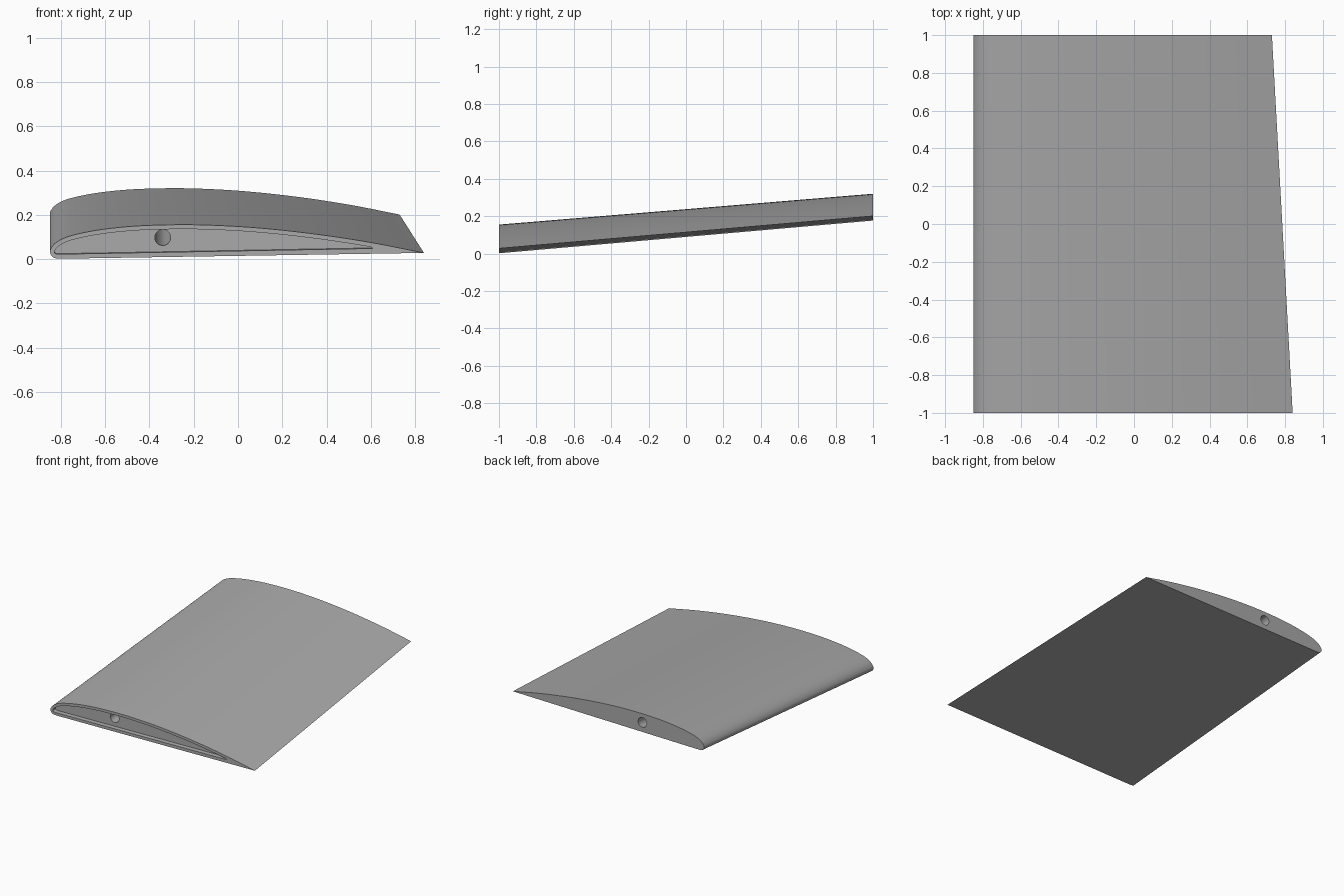
import bpy, bmesh, math
from mathutils import Vector

if "Cube" in bpy.data.objects:
    bpy.data.objects.remove(bpy.data.objects["Cube"])

NOSE = -0.85      # leading edge, straight along the span
TAPER = 0.935     # tip chord / root chord
RISE = 0.175      # dihedral lift of the tip
SKIN = 0.02

grey = bpy.data.materials.new("wing grey")
grey.use_nodes = True
colour = (0.4, 0.4, 0.4, 1)
grey.diffuse_color = colour
grey.node_tree.nodes["Principled BSDF"].inputs["Base Color"].default_value = colour


def smooth_path(points, steps):
    """Catmull-Rom curve through the points."""
    pts = [Vector(p) for p in points]
    pts = [pts[0] * 2 - pts[1]] + pts + [pts[-1] * 2 - pts[-2]]
    out = []
    for a, b, c, d in zip(pts, pts[1:], pts[2:], pts[3:]):
        for i in range(steps):
            t = i / steps
            out.append(0.5 * (2 * b + (c - a) * t + (2 * a - 5 * b + 4 * c - d) * t * t
                              + (3 * b - a - 3 * c + d) * t ** 3))
    return out + [pts[-2]]


def station(profile, y):
    """Place a root profile at span position y, tapered and lifted."""
    t = (y + 1) / 2
    s = 1 + (TAPER - 1) * t
    return [(NOSE + (p.x - NOSE) * s, y, p.y * s + RISE * t) for p in profile]


def loft(name, rings):
    bm = bmesh.new()
    loops = [[bm.verts.new(p) for p in ring] for ring in rings]
    n = len(loops[0])
    for a, b in zip(loops, loops[1:]):
        for i in range(n):
            j = (i + 1) % n
            bm.faces.new((a[i], a[j], b[j], b[i]))
    bm.faces.new(loops[0])
    bm.faces.new(loops[-1])
    bmesh.ops.recalc_face_normals(bm, faces=bm.faces)
    mesh = bpy.data.meshes.new(name)
    bm.to_mesh(mesh)
    bm.free()
    mesh.materials.append(grey)
    ob = bpy.data.objects.new(name, mesh)
    bpy.context.collection.objects.link(ob)
    return ob


# Aerofoil section: trailing edge, over the top, round the nose, flat underside
section = smooth_path([
    (0.84, 0.028), (0.6, 0.075), (0.35, 0.113), (0.1, 0.14), (-0.12, 0.153),
    (-0.3, 0.155), (-0.48, 0.148), (-0.64, 0.13), (-0.76, 0.104), (-0.82, 0.076),
    (-0.848, 0.042), (-0.845, 0.018), (-0.825, 0.004), (-0.78, 0.002)], 5)
wing = loft("wing_panel", [station(section, y) for y in (-1, -0.5, 0, 0.5, 1)])

# Inner outline, one skin thickness inside the section
inner = []
for a, p, b in zip(section, section[1:], section[2:]):
    d = (b - a).normalized()
    q = p + Vector((-d.y, d.x)) * SKIN
    if q.x < 0.6:
        inner.append(q)
inner.append(Vector((-0.75, 0.023)))
inner.append(Vector((0.61, 0.048)))
recess = loft("root_recess_cutter", [station(inner, y) for y in (-1.02, -0.97)])

# Spar hole runs the full span, following the dihedral
circle = [(math.cos(i * math.tau / 32), math.sin(i * math.tau / 32)) for i in range(32)]
spar = loft("spar_hole_cutter", [
    [(-0.34 + 0.036 * c, y, 0.175 + 0.08 * y + 0.036 * s) for c, s in circle]
    for y in (-1.1, 1.1)])

bpy.context.view_layer.objects.active = wing
wing.select_set(True)
for cutter in (recess, spar):
    cutter.hide_render = True
    mod = wing.modifiers.new("cut", 'BOOLEAN')
    mod.operation = 'DIFFERENCE'
    mod.solver = 'EXACT'
    mod.object = cutter
    bpy.ops.object.modifier_apply(modifier=mod.name)
    bpy.data.objects.remove(cutter)

bpy.ops.object.shade_smooth_by_angle(angle=math.radians(30))
